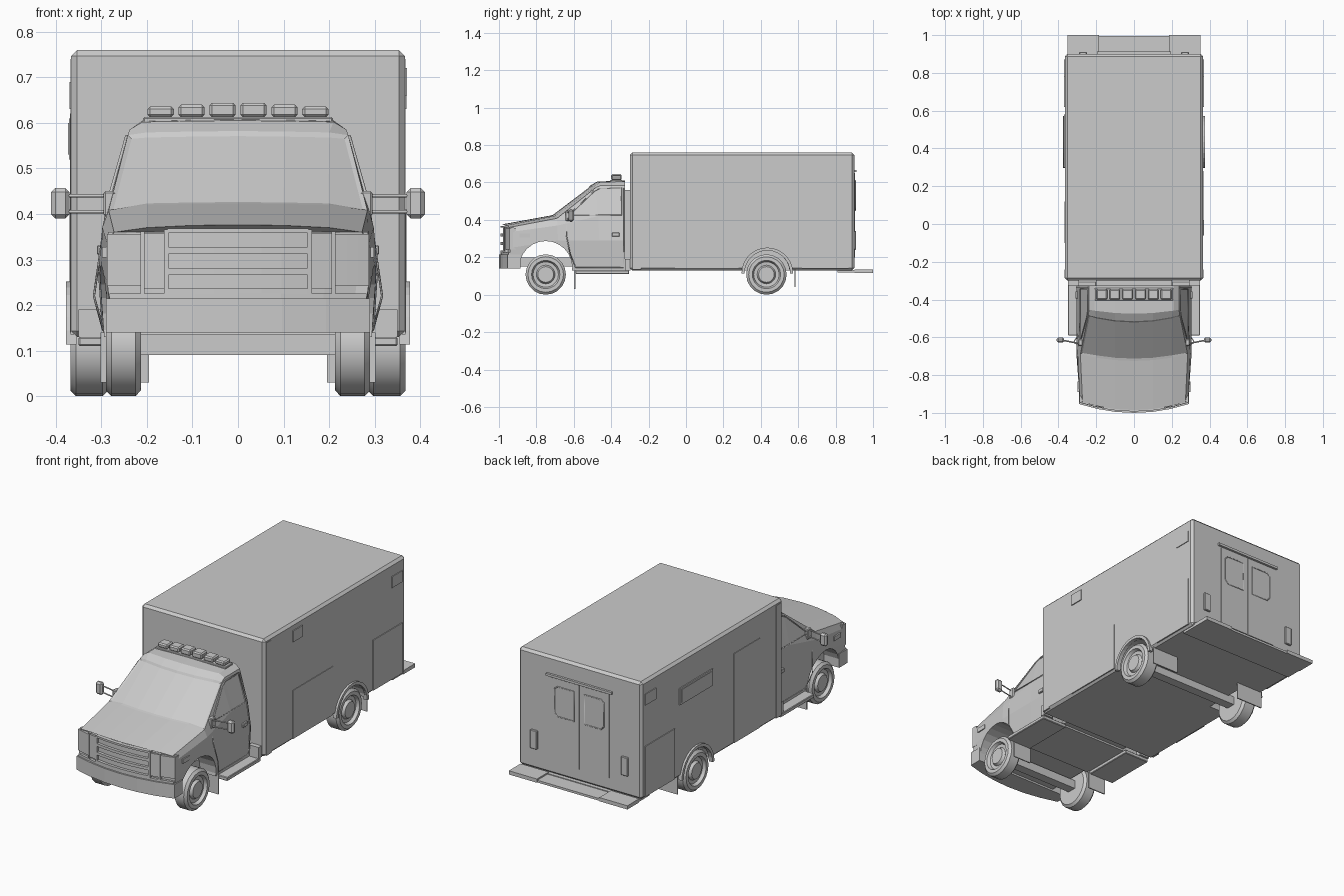
import bpy, bmesh, math
from mathutils import Matrix

if "Cube" in bpy.data.objects:
    bpy.data.objects.remove(bpy.data.objects["Cube"])


def finish(name, bm, bevel=0):
    bmesh.ops.recalc_face_normals(bm, faces=bm.faces)
    if bevel:
        bmesh.ops.bevel(bm, geom=bm.edges[:], offset=bevel, segments=1, affect='EDGES')
    me = bpy.data.meshes.new(name)
    bm.to_mesh(me)
    bm.free()
    ob = bpy.data.objects.new(name, me)
    bpy.context.collection.objects.link(ob)
    return ob


def box(name, x, y, z, bevel=0):
    bm = bmesh.new()
    bmesh.ops.create_cube(bm, size=1)
    for v in bm.verts:
        v.co = [a[0] if c < 0 else a[1] for c, a in zip(v.co, (x, y, z))]
    return finish(name, bm, bevel)


def pair(name, x, y, z, bevel=0):
    for s, tag in ((1, "right"), (-1, "left")):
        box(f"{name}_{tag}", sorted((s * x[0], s * x[1])), y, z, bevel)


def bow_box(name, x0, x1, z, front, back=None, depth=0.02, n=6):
    # block whose front follows the curve of the nose
    bm = bmesh.new()
    rows = []
    for i in range(n + 1):
        x = x0 + (x1 - x0) * i / n
        y = front + 0.045 * (x / 0.285) ** 2
        b = back if back is not None else y + depth
        rows.append([bm.verts.new(p) for p in
                     ((x, y, z[0]), (x, y, z[1]), (x, b, z[1]), (x, b, z[0]))])
    for a, b in zip(rows, rows[1:]):
        for j in range(4):
            bm.faces.new((a[j], a[j - 1], b[j - 1], b[j]))
    bm.faces.new(rows[0])
    bm.faces.new(rows[-1])
    return finish(name, bm)


def tube(name, pts, r=0.003, closed=False):
    cu = bpy.data.curves.new(name, 'CURVE')
    cu.dimensions = '3D'
    cu.bevel_depth, cu.bevel_resolution, cu.use_fill_caps = r, 0, True
    sp = cu.splines.new('POLY')
    sp.points.add(len(pts) - 1)
    for p, c in zip(sp.points, pts):
        p.co = (*c, 1)
    sp.use_cyclic_u = closed
    ob = bpy.data.objects.new(name, cu)
    bpy.context.collection.objects.link(ob)


def lathe_x(name, prof, y, z, n=20, sweep=2 * math.pi, closed=False):
    # profile of (x, radius) turned about an axis along x
    bm = bmesh.new()
    full = sweep > 6.28
    rows = []
    for i in range(n if full else n + 1):
        a = sweep * i / n
        rows.append([bm.verts.new((x, y + r * math.cos(a), z + r * math.sin(a))) for x, r in prof])
    m = len(prof)
    for i in range(n):
        a, b = rows[i], rows[(i + 1) % len(rows)]
        for j in range(m if closed else m - 1):
            k = (j + 1) % m
            bm.faces.new((a[j], a[k], b[k], b[j]))
    if full and not closed:
        bm.faces.new([r[0] for r in rows])
        bm.faces.new([r[-1] for r in rows])
    if not full:
        bm.faces.new(rows[0])
        bm.faces.new(rows[-1])
    return finish(name, bm)


def cut(ob, cutter):
    m = ob.modifiers.new("cut", 'BOOLEAN')
    m.object, m.operation, m.solver = cutter, 'DIFFERENCE', 'EXACT'
    bpy.context.view_layer.objects.active = ob
    bpy.ops.object.modifier_apply(modifier=m.name)
    bpy.data.objects.remove(cutter)


# cab: bowed cross-sections lofted from nose to rear wall
sections = [  # y, bow, half outline (x, z), centre height
    (-0.985, 0.045, [(.277, .16), (.287, .25), (.287, .335), (.272, .36), (.2, .37)], .376),
    (-0.725, 0.035, [(.293, .13), (.305, .29), (.298, .37), (.284, .408), (.2, .42)], .423),
    (-0.515, 0.045, [(.295, .13), (.305, .29), (.286, .42), (.242, .573), (.2, .579)], .582),
    (-0.475, 0.030, [(.295, .13), (.305, .29), (.286, .42), (.238, .585), (.21, .602)], .605),
    (-0.325, 0.000, [(.295, .13), (.305, .29), (.286, .42), (.238, .585), (.21, .605)], .61)]
bm = bmesh.new()
rings = []
for y, bow, half, zc in sections:
    half = half + [(.1, zc - .001)]
    pts = half + [(0, zc)] + [(-x, z) for x, z in reversed(half)]
    rings.append([bm.verts.new((x, y + bow * (x / .285) ** 2, z)) for x, z in pts])
glass = []
for i, (a, b) in enumerate(zip(rings, rings[1:])):
    for j in range(13):
        f = bm.faces.new((a[j], a[(j + 1) % 13], b[(j + 1) % 13], b[j]))
        if i == 1 and 3 <= j <= 8:
            glass.append(f)
for r in (rings[0], rings[-1]):
    for j in range(3):
        bm.faces.new((r[j], r[j + 1], r[11 - j], r[12 - j]))
    bm.faces.new(r[3:10])
bmesh.ops.recalc_face_normals(bm, faces=bm.faces)
bmesh.ops.inset_region(bm, faces=glass, thickness=0.012, depth=-0.005)
cab = finish("cab", bm)
cut(cab, lathe_x("arch_cutter", [(-.4, .142), (.4, .142)], -.75, .145, 24))
box("cab_inner_floor", (-.2, .2), (-.9, -.6), (.15, .2))
box("cab_link", (-.2, .2), (-.34, -.29), (.14, .56))

# nose: bumper, grille, lamps
bow_box("bumper", -.29, .29, (.14, .215), -1.0, -.885)
bow_box("bumper_lip", -.282, .282, (.215, .226), -.992, -.9)
bow_box("grille_panel", -.285, .285, (.226, .36), -.978, -.92)
for i, z in enumerate(((.226, .236), (.266, .281), (.312, .327), (.358, .368))):
    bow_box(f"grille_bar_{i}", -.155, .155, z, -.992)
for s in (1, -1):
    bow_box(f"grille_post_{s}", s * .152, s * .162, (.226, .366), -.992, n=1)
    bow_box(f"turn_lamp_{s}", s * .162, s * .205, (.236, .358), -.988, n=1)
    bow_box(f"grille_side_post_{s}", s * .205, s * .214, (.226, .362), -.994, n=1)
    bow_box(f"headlight_{s}", s * .214, s * .288, (.242, .356), -.990, -.91, n=3)

# roof beacons
box("beacon_base", (-.208, .208), (-.405, -.34), (.6, .613), .003)
for i in range(6):
    x = -.17 + .068 * i
    h = .646 - .004 * abs(i - 2.5)
    b = box(f"beacon_{i}", (x - .029, x + .029), (-.4, -.345), (.612, h), .006)

# wheels, axles, mud flaps
for y, x0, x1, tag in ((-.75, .213, .29, "front"), (.43, .285, .368, "rear")):
    for s in (1, -1):
        prof = [(x0, .05), (x0, .095), (x0 + .012, .108), (x1 - .012, .108), (x1, .095), (x1, .076),
                (x1 - .016, .068), (x1 - .018, .05), (x1 - .004, .042), (x1 - .004, .022)]
        w = lathe_x(f"{tag}_wheel_{s}", [(s * x, r) for x, r in prof], y, .108)
        bpy.context.view_layer.objects.active = w
        bpy.ops.object.select_all(action='DESELECT')
        w.select_set(True)
        bpy.ops.object.shade_smooth_by_angle(angle=math.radians(25))
    box(f"{tag}_axle", (-x0, x0), (y - .025, y + .025), (.09, .136))
pair("front_mud_flap", (.195, .302), (-.598, -.592), (.03, .14))
pair("rear_mud_flap", (.2, .36), (.58, .586), (.04, .135))
pair("running_board", (.2, .35), (-.59, -.305), (.11, .13), .003)
pair("board_riser", (.29, .35), (-.325, -.298), (.13, .19))

# box body with wheel wells and flares
body = box("box_body", (-.366, .366), (-.3, .9), (.13, .76), .013)
for s in (1, -1):
    cut(body, lathe_x("well_cutter", [(s * .25, .125), (s * .5, .125)], .43, .115, 24))
    lathe_x(f"wheel_arch_flare_{s}", [(s * .355, .122), (s * .377, .122), (s * .377, .138),
            (s * .355, .138)], .435, .114, 14, math.pi, True)
box("rear_floor_plate", (-.35, .35), (.81, .91), (.118, .132))
pair("rear_step_end", (.185, .352), (.9, 1.0), (.116, .136))
box("rear_step_middle", (-.185, .185), (.9, .996), (.116, .128))

# body side panels: compartments, marker lamps, corner seams
for n, (y0, y1, z0, z1) in {"rear_compartment": (.62, .87, .14, .41),
                            "top_rear_lamp": (.78, .87, .63, .69)}.items():
    pair(n, (.36, .370), (y0, y1), (z0, z1))
box("front_compartment", (.36, .369), (-.06, .28), (.14, .4))
box("top_front_lamp", (.36, .371), (-.06, .02), (.66, .72))
box("left_side_door", (-.369, -.36), (-.1, .12), (.14, .62))
box("side_window_frame", (-.371, -.36), (.3, .58), (.52, .61))
box("side_window_glass", (-.373, -.36), (.312, .568), (.53, .6))
pair("front_corner_trim", (.36, .368), (-.285, -.24), (.135, .74))

# rear doors
for s in (1, -1):
    box(f"rear_door_{s}", sorted((s * .002, s * .175)), (.89, .904), (.2, .65))
    tube(f"rear_door_window_{s}", [(s * x, .905, z) for x, z in
         ((.03, .61), (.13, .61), (.148, .595), (.148, .47), (.13, .45), (.03, .45))], .003, True)
    box(f"rear_lamp_{s}", sorted((s * .25, s * .29)), (.89, .91), (.24, .34), .003)
box("rear_door_rail", (-.195, .195), (.89, .912), (.655, .668))


# cab sides: windows, seams, handles, mirrors
def side_x(z):
    return .287 - .285 * (z - .42) if z > .42 else .287 + .146 * (.42 - z)


for s in (1, -1):
    def on_side(pts):
        return [(s * side_x(z), y, z) for y, z in pts]
    tube(f"side_window_frame_{s}", on_side(((-.62, .425), (-.6, .45), (-.49, .555), (-.46, .57),
         (-.345, .57), (-.345, .425))), .004, True)
    tube(f"door_seam_{s}", on_side(((-.64, .42), (-.64, .32), (-.62, .22))) +
         [(s * .296, y, z) for y, z in ((-.59, .145), (-.335, .145))] +
         on_side(((-.335, .29), (-.335, .42), (-.335, .57))), .0025)
    for z in (.405, .44):
        tube(f"mirror_arm_{s}_{z}", [(s * .28, -.635, z), (s * .38, -.615, z)], .004)
pair("mirror", (.37, .41), (-.628, -.6), (.39, .457), .009)
pair("mirror_mount", (.27, .295), (-.645, -.61), (.395, .45), .004)
pair("door_handle", (.295, .31), (-.395, -.355), (.31, .332), .003)
pair("fender_lamp", (.27, .298), (-.89, -.835), (.305, .328))
